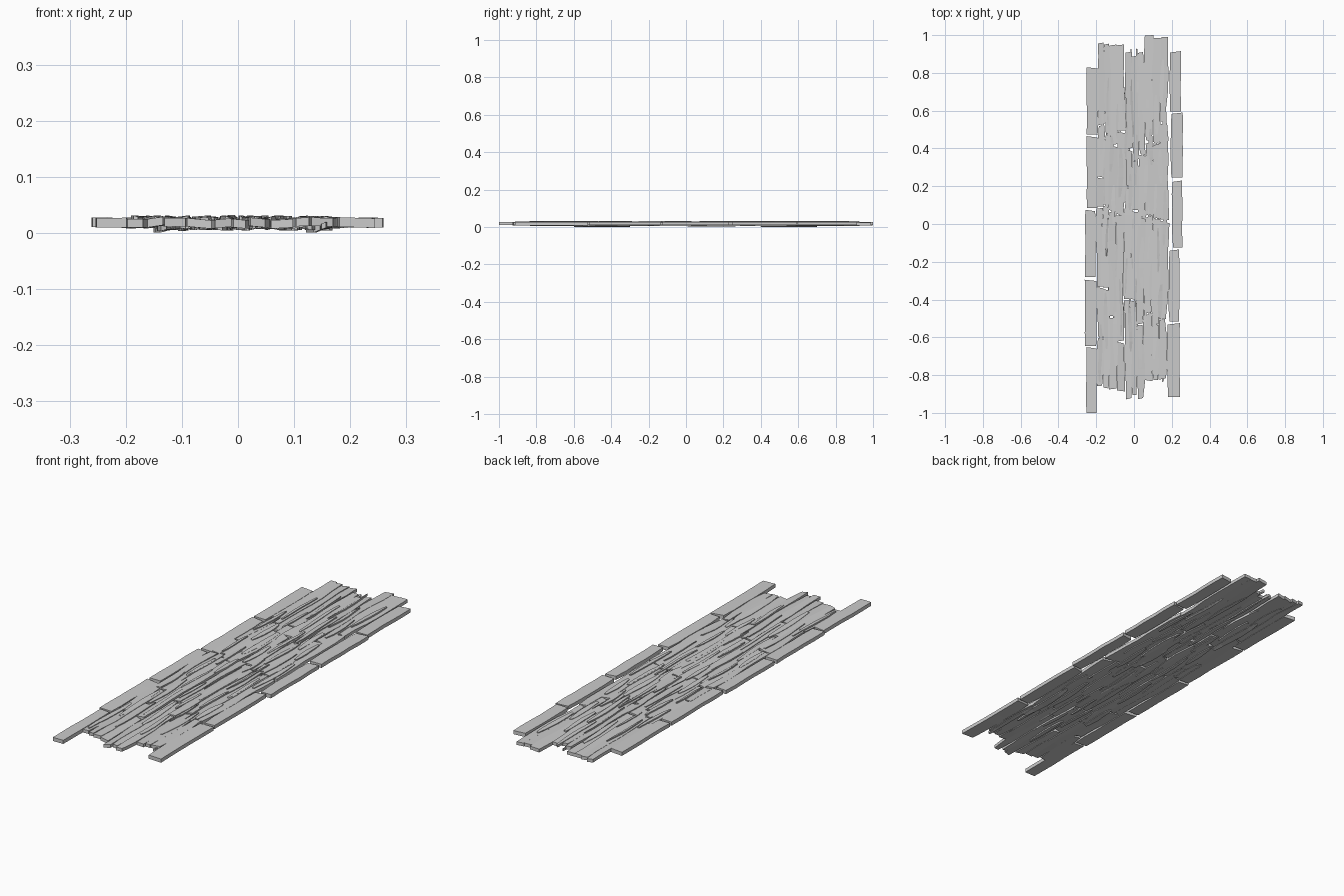
import bpy, bmesh, math, random

if "Cube" in bpy.data.objects:
    bpy.data.objects.remove(bpy.data.objects["Cube"])

random.seed(7)


def strip(name, edges, z0, z1, tilt=0.0):
    """Splintered board: edges = rows of ((xl, yl), (xr, yr)), solid from z0 to z1."""
    bm = bmesh.new()
    rings = []
    for (xl, yl), (xr, yr) in edges:
        rings.append([bm.verts.new(p) for p in (
            (xl, yl, z0 - tilt), (xr, yr, z0 + tilt),
            (xr, yr, z1 + tilt), (xl, yl, z1 - tilt))])
    for a, b in zip(rings, rings[1:]):
        for i in range(4):
            j = (i + 1) % 4
            bm.faces.new((a[i], a[j], b[j], b[i]))
    bm.faces.new(rings[0])
    bm.faces.new(rings[-1])
    bmesh.ops.recalc_face_normals(bm, faces=bm.faces)
    me = bpy.data.meshes.new(name)
    bm.to_mesh(me)
    bm.free()
    bpy.context.collection.objects.link(bpy.data.objects.new(name, me))


def jit(a):
    return random.uniform(-a, a)


# Border boards: x left, x right, y bottom, y top
left = [(-.25, -.19, .475, .83), (-.25, -.192, .085, .465), (-.258, -.205, -.28, .075),
        (-.26, -.2, -.645, -.295), (-.252, -.2, -1.0, -.652)]
right = [(.192, .248, .595, .915), (.2, .258, .245, .59), (.205, .256, -.125, .23),
         (.188, .24, -.515, -.135), (.18, .243, -.915, -.525)]
for side, boards in (("left", left), ("right", right)):
    for k, (x0, x1, y0, y1) in enumerate(boards):
        rows = []
        for i in range(6):
            y = y0 + (y1 - y0) * i / 5
            s = .008 if i in (1, 2, 3, 4) else 0
            a, b = (0, s) if side == "right" else (s, 0)
            dy = .007 if i == 5 else 0
            rows.append(((x0 - b * .5 + jit(.002), y - dy * (side == "right")),
                         (x1 + a * .2 + jit(.002), y - dy * (side == "left"))))
        strip(f"{side}_border_board_{k + 1}", rows, .010, .027, jit(.0012))

# Inner boards: x left, x right, then the joint heights from top to bottom
columns = [
    (-.198, -.160, .96, .53, .25, .09, -.33, -.60, -.86),
    (-.163, -.128, .955, .48, .10, -.34, -.87),
    (-.132, -.090, .95, .42, .07, -.49, -.875),
    (-.093, -.052, .95, .49, .05, -.62, -.885),
    (-.048, -.012, .91, .40, .20, -.40, -.925),
    (-.015, .022, .89, .34, .07, -.40, -.91),
    (.019, .058, .91, .37, .04, -.53, -.925),
    (.056, .100, 1.0, .44, .05, -.47, -.83),
    (.098, .140, .985, .43, .03, -.53, -.83),
    (.137, .180, .99, .54, .02, -.50, -.82)]


def wave(x, y):
    # Shared grain line, so neighbouring boards follow each other
    return .005 * math.sin(5 * y + 9 * x) + .003 * math.sin(17 * y + 40 * x) + .004 * y


for c, (x0, x1, *ys) in enumerate(columns):
    for k, (top, bot) in enumerate(zip(ys, ys[1:])):
        top, bot = top - .004 * (k > 0), bot + .004
        n = max(3, round((top - bot) / .075))
        slant0, slant1 = jit(.012), jit(.012)
        if k == 0:
            slant1 = -abs(slant1) * .5
        pinch0, pinch1 = random.uniform(0, .010), random.uniform(0, .010)
        rows = []
        for i in range(n + 1):
            t = i / n
            y = bot + (top - bot) * t
            p = pinch0 * max(0, 1 - 3 * t) + pinch1 * max(0, 3 * t - 2)
            s = slant0 * (i == 0) + slant1 * (i == n)
            rows.append(((x0 + wave(x0, y) + p * .5 + jit(.0022), y + min(s, 0)),
                         (x1 + wave(x1, y) - p * .6 + jit(.0022), y - max(s, 0))))
        lift = jit(.0018)
        strip(f"inner_board_{c + 1}_{k + 1}", rows, .0105 + lift, .0255 + lift, jit(.0022))


# Thin tapered splinters running with the grain, on both faces
def splinter(name, x, y, length, width, z0, z1, tilt):
    rows = []
    for i in range(6):
        t = i / 5
        w = width * (.15 + .85 * math.sin(math.pi * (.1 + .8 * t)))
        yy = y + (t - .5) * length
        m = x + wave(x, yy) + jit(.001)
        rows.append(((m - w / 2, yy), (m + w / 2, yy + jit(.004))))
    strip(name, rows, z0, z1, tilt)


for k in range(44):
    x = -.18 + .345 * ((k * .618) % 1)
    y = -.70 + 1.5 * ((k + .5) / 44)
    length = random.uniform(.16, .32)
    width = random.uniform(.010, .026)
    splinter(f"upper_splinter_{k + 1}", x, y, length, width, .018,
             random.uniform(.0275, .0305), jit(.0022))
    splinter(f"lower_splinter_{k + 1}", -x * .9, y, length, width,
             random.uniform(.0045, .009), .018, jit(.002))
# Lowest splinters
for k, (x, y) in enumerate([(-.14, .55), (.145, -.45)]):
    splinter(f"deep_splinter_{k + 1}", x, y, .3, .03, .003, .018, .0025)
